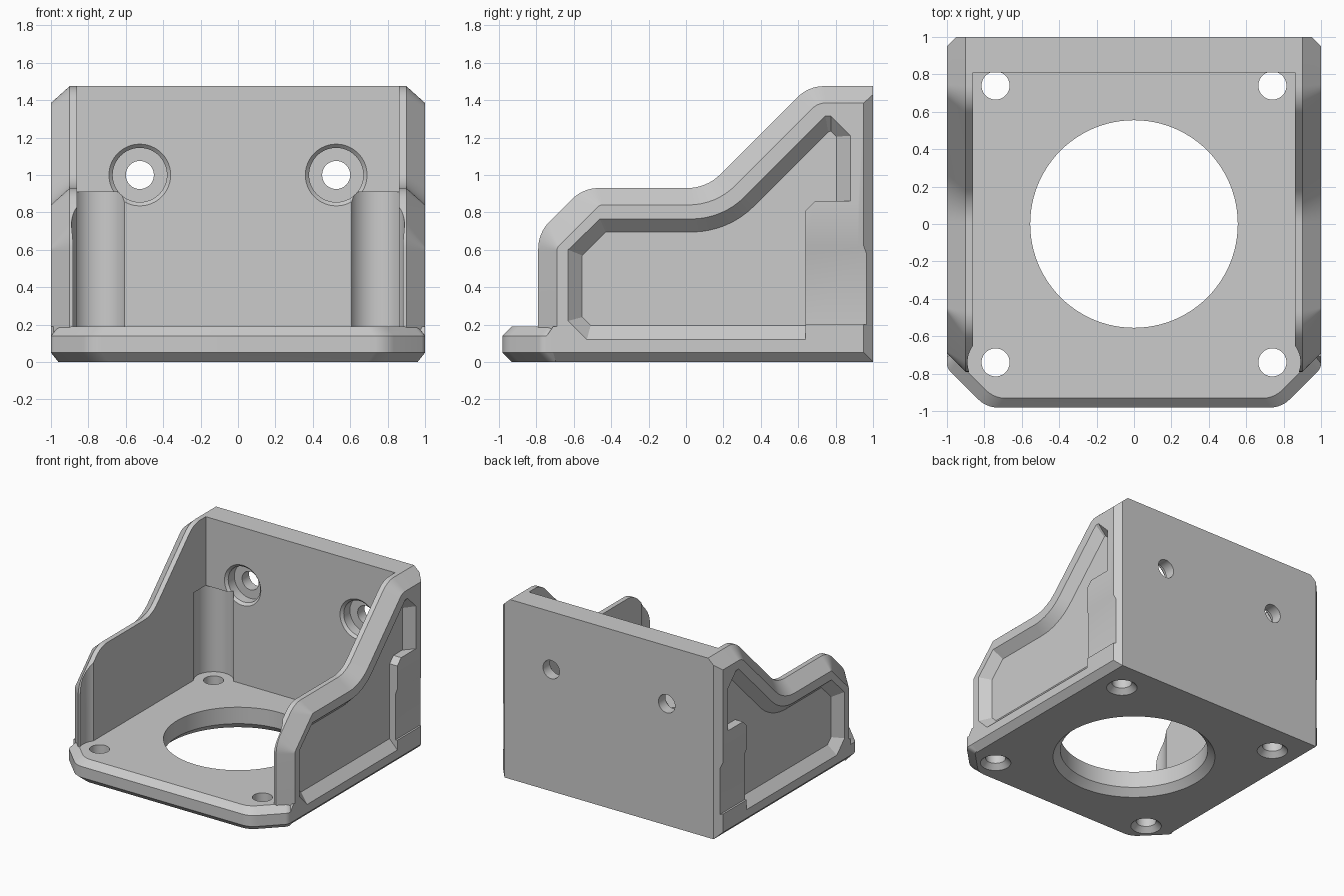
import bpy, bmesh, math
from mathutils import Vector

old = bpy.data.objects.get("Cube")
if old:
    bpy.data.objects.remove(old, do_unlink=True)

grey = bpy.data.materials.new("plain_grey")
grey.use_nodes = True
COLOUR = (0.6, 0.6, 0.6, 1)
grey.diffuse_color = COLOUR
grey.node_tree.nodes["Principled BSDF"].inputs["Base Color"].default_value = COLOUR


def loft(name, loops):
    """Closed solid through loops with equal point counts."""
    bm = bmesh.new()
    rings = [[bm.verts.new(p) for p in loop] for loop in loops]
    n = len(rings[0])
    for a, b in zip(rings, rings[1:]):
        for i in range(n):
            j = (i + 1) % n
            bm.faces.new((a[i], a[j], b[j], b[i]))
    bm.faces.new(rings[0])
    bm.faces.new(rings[-1])
    bmesh.ops.recalc_face_normals(bm, faces=bm.faces)
    mesh = bpy.data.meshes.new(name)
    bm.to_mesh(mesh)
    bm.free()
    mesh.materials.append(grey)
    obj = bpy.data.objects.new(name, mesh)
    bpy.context.collection.objects.link(obj)
    return obj


def rounded(corners, steps=8):
    """Polyline from (u, v, radius) corners, arcs where radius > 0."""
    out = []
    n = len(corners)
    for i, (u, v, r) in enumerate(corners):
        p = Vector((u, v))
        if not r:
            out.append(p)
            continue
        d1 = (Vector(corners[i - 1][:2]) - p).normalized()
        d2 = (Vector(corners[(i + 1) % n][:2]) - p).normalized()
        half = d1.angle(d2) / 2
        centre = p + (d1 + d2).normalized() * r / math.sin(half)
        a = p + d1 * r / math.tan(half) - centre
        b = p + d2 * r / math.tan(half) - centre
        sweep = a.angle(b)
        for k in range(steps + 1):
            t = sweep * k / steps
            out.append(centre + (a * math.sin(sweep - t) + b * math.sin(t)) / math.sin(sweep))
    return out


def circle(r, n=64):
    return [(r * math.cos(math.tau * i / n), r * math.sin(math.tau * i / n)) for i in range(n)]


def upright(name, x, y, rings, n=64):
    """Turned cutter along z from (radius, z) rings."""
    return loft(name, [[(x + u, y + v, z) for u, v in circle(r, n)] for r, z in rings])


def combine(target, tool, operation="DIFFERENCE"):
    mod = target.modifiers.new("combine", "BOOLEAN")
    mod.operation = operation
    mod.solver = "EXACT"
    mod.object = tool
    bpy.context.view_layer.objects.active = target
    bpy.ops.object.modifier_apply(modifier=mod.name)
    bpy.data.objects.remove(tool, do_unlink=True)


# Base plate with clipped front corners and chamfered rims
def footprint(z, inset, side):
    half = [(1 - side, 1), (1 - side, -0.71)]
    corner = rounded([(1, 0, 0), (1, -0.77, 0.06), (0.79, -0.98, 0.15), (0, -1, 0)])[1:-1]
    half += [(p.x - inset * 0.8, p.y + inset) for p in corner]
    return [(x, y, z) for x, y in half] + [(-x, y, z) for x, y in reversed(half)]


body = loft("motor_bracket", [footprint(0, 0.05, 0.05), footprint(0.05, 0, 0),
                              footprint(0.14, 0, 0), footprint(0.19, 0.05, 0)])

# Back wall
back = [(-0.88, 0.81), (0.88, 0.81), (0.88, 1), (-0.88, 1)]
combine(body, loft("back_wall", [[(x, y, z) for x, y in back] for z in (0.1, 1.475)]), "UNION")

# Side walls: stepped outline with a bevelled outer edge, then a sunken panel
wall_full = rounded([(-0.79, 0.1, 0), (-0.79, 0.69, 0.2), (-0.55, 0.93, 0.2), (0.11, 0.93, 0.25),
                     (0.655, 1.475, 0.2), (1, 1.475, 0), (1, 0.1, 0)])
wall_face = rounded([(-0.69, 0.1, 0), (-0.69, 0.61, 0.03), (-0.46, 0.84, 0.03), (0.16, 0.84, 0.35),
                     (0.705, 1.385, 0.1), (1, 1.385, 0), (1, 0.1, 0)])
panel_rim = rounded([(-0.63, 0.22, 0), (-0.63, 0.6, 0), (-0.46, 0.765, 0), (0.195, 0.765, 0.4),
                     (0.745, 1.315, 0), (0.775, 1.315, 0), (0.88, 1.21, 0), (0.88, 0.12, 0),
                     (-0.53, 0.12, 0)])
panel_floor = rounded([(-0.555, 0.24, 0), (-0.555, 0.57, 0), (-0.43, 0.695, 0), (0.225, 0.695, 0.47),
                       (0.76, 1.23, 0), (0.775, 1.235, 0), (0.805, 1.205, 0), (0.805, 0.195, 0),
                       (-0.51, 0.195, 0)])
pad = [(0.64, 0.08), (0.64, 0.81), (0.69, 0.86), (0.92, 0.86), (0.92, 0.08)]
relief = [(0.985, 0.2), (0.985, 0.58), (1, 0.62), (1.05, 0.62), (1.05, 0.2)]
back_corner = [(0.93, 1.02), (1.02, 0.93), (1.02, 1.02)]

for s in (-1, 1):
    def slab(name, *layers):
        return loft(name, [[(s * x, y, z) for y, z in shape] for x, shape in layers])

    combine(body, slab("side_wall", (0.86, wall_full), (0.9, wall_full), (1, wall_face)), "UNION")
    combine(body, slab("panel_cut", (0.93, panel_floor), (1, panel_rim), (1.05, panel_rim)))
    combine(body, slab("side_pad", (0.9, pad), (1, pad)), "UNION")
    combine(body, loft("pad_relief", [[(s * x, y, z) for x, z in relief] for y in (0.64, 1.1)]))
    combine(body, loft("corner_cut", [[(s * x, y, z) for x, y in back_corner] for z in (-0.1, 1.6)]))

    # Corner screw holes with countersunk undersides and room for a driver
    for y in (-0.74, 0.74):
        combine(body, upright("driver_clearance", s * 0.74, y, [(0.15, 0.19), (0.15, 0.91)]))
        combine(body, upright("screw_hole", s * 0.74, y,
                              [(0.115, -0.05), (0.115, 0), (0.075, 0.04), (0.075, 0.3)]))

    # Counterbored mounting holes in the back wall
    rings = [(0.165, 0.7), (0.165, 0.81), (0.145, 0.83), (0.145, 0.91), (0.075, 0.91), (0.075, 1.1)]
    combine(body, loft("mounting_hole", [[(s * 0.525 + u, y, 1 + v) for u, v in circle(r)]
                                         for r, y in rings]))

# Large central opening, flared underneath
combine(body, upright("centre_opening", 0, 0,
                      [(0.61, -0.05), (0.61, 0), (0.555, 0.055), (0.555, 0.3)], 96))

bpy.ops.object.select_all(action="DESELECT")
body.select_set(True)
bpy.context.view_layer.objects.active = body
bpy.ops.object.shade_smooth_by_angle(angle=math.radians(25))
